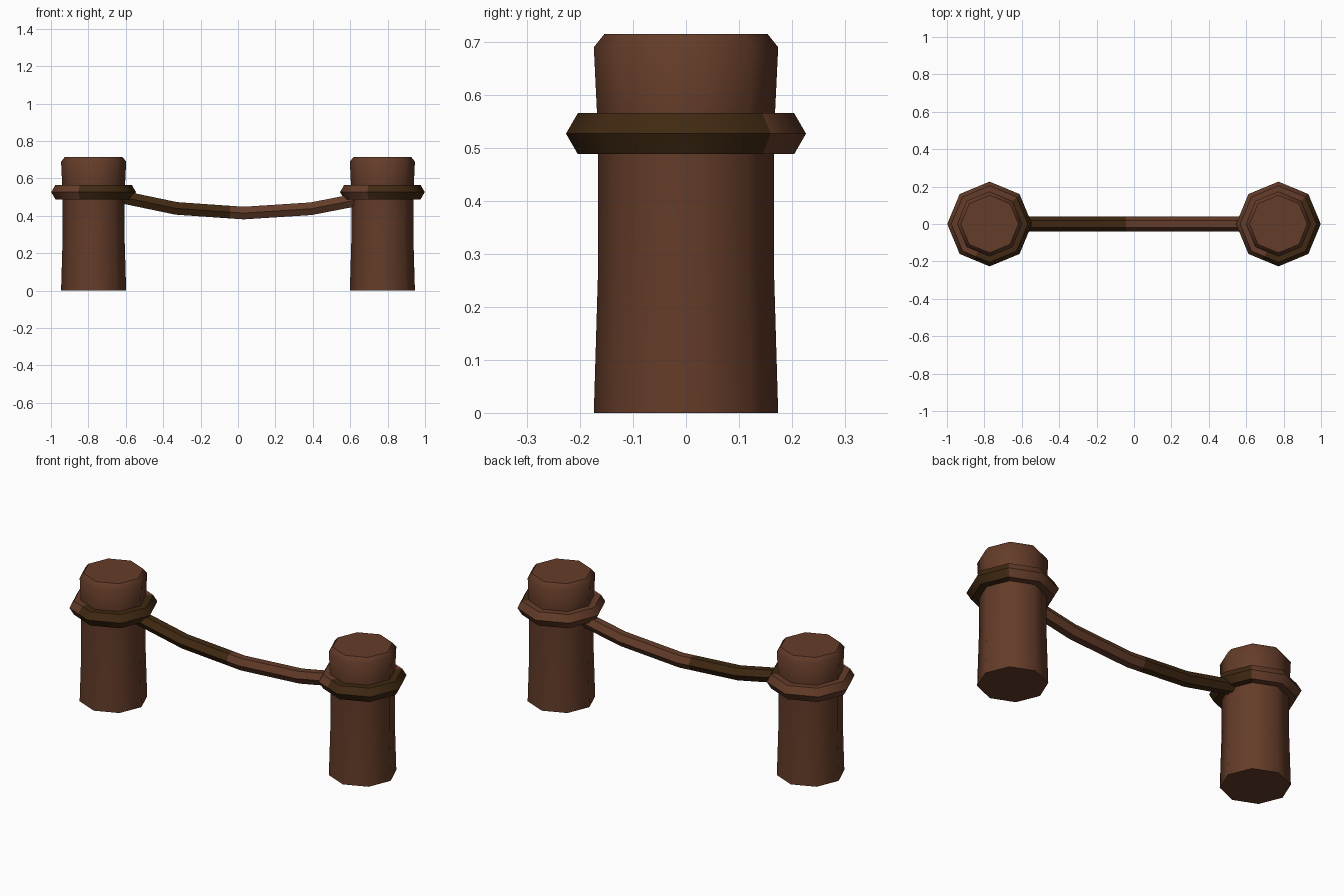
import bpy, bmesh, math
from mathutils import Vector

if "Cube" in bpy.data.objects:
    bpy.data.objects.remove(bpy.data.objects["Cube"])


def material(name, rgb):
    m = bpy.data.materials.new(name)
    m.diffuse_color = (*rgb, 1)
    m.use_nodes = True
    m.node_tree.nodes["Principled BSDF"].inputs["Base Color"].default_value = m.diffuse_color
    return m


BROWN = material("brown", (0.127, 0.045, 0.022))
DARK = material("dark_brown", (0.052, 0.022, 0.006))


def loft(name, rings, caps=True, closed=False, cut=None, dark=None):
    """Skin a list of point rings; optionally cut by a plane and colour by rule."""
    bm = bmesh.new()
    loops = [[bm.verts.new(p) for p in r] for r in rings]
    n = len(loops[0])
    for i in range(len(loops) if closed else len(loops) - 1):
        a, b = loops[i], loops[(i + 1) % len(loops)]
        for j in range(n):
            k = (j + 1) % n
            bm.faces.new((a[j], a[k], b[k], b[j]))
    if caps and not closed:
        bm.faces.new(loops[0])
        bm.faces.new(loops[-1])
    if cut:
        bmesh.ops.bisect_plane(bm, geom=bm.verts[:] + bm.edges[:] + bm.faces[:],
                               plane_co=cut[0], plane_no=cut[1])
    bmesh.ops.recalc_face_normals(bm, faces=bm.faces[:])
    if dark:
        for f in bm.faces:
            f.material_index = 1 if dark(f.calc_center_median()) else 0
    me = bpy.data.meshes.new(name)
    bm.to_mesh(me)
    bm.free()
    me.materials.append(BROWN)
    if dark:
        me.materials.append(DARK)
    ob = bpy.data.objects.new(name, me)
    bpy.context.collection.objects.link(ob)
    bpy.ops.object.select_all(action='DESELECT')
    ob.select_set(True)
    bpy.context.view_layer.objects.active = ob
    bpy.ops.object.shade_smooth_by_angle(angle=math.radians(46))
    return ob


def polar(r, i, n):
    a = 2 * math.pi * i / n
    return r * math.cos(a), r * math.sin(a)


POST = [(.174, 0), (.166, .27), (.166, .49), (.168, .565), (.174, .69), (.154, .715)]
CUT = math.radians(247)


def ring_dark(c):
    # dark side runs from 247 degrees round the front to 45 degrees
    a = math.atan2(c.y, c.x) % (2 * math.pi)
    return a > CUT or a < math.pi / 4


for side, x in (("left", -.772), ("right", .772)):
    # octagonal wooden post
    post = loft(side + "_post",
                [[(*polar(r, i, 8), z) for i in range(8)] for r, z in POST])
    post.location.x = x
    # rope loop with hexagonal section around the post
    rings = []
    for i in range(8):
        ring = []
        for j in range(6):
            dr, dz = polar(.0445, j, 6)
            ring.append((*polar(.182 + dr, i, 8), .527 + dz))
        rings.append(ring)
    loop = loft(side + "_rope_loop", rings, closed=True, dark=ring_dark,
                cut=((0, 0, 0), (-math.sin(CUT), math.cos(CUT), 0)))
    loop.location.x = x

# sagging rope between the posts
PATH = [(-.69, .515), (-.33, .44), (.03, .415), (.39, .438), (.72, .502)]
rings = []
for i, (x, z) in enumerate(PATH):
    a, b = PATH[max(i - 1, 0)], PATH[min(i + 1, len(PATH) - 1)]
    t = Vector((b[0] - a[0], 0, b[1] - a[1])).normalized()
    up = Vector((-t.z, 0, t.x))
    ring = []
    for j in range(6):
        y, h = polar(.039, j, 6)
        ring.append(Vector((x, y, z)) + up * h)
    rings.append(ring)
loft("hanging_rope", rings, dark=lambda c: c.x < -.043,
     cut=((-.043, 0, 0), (1, 0, 0)))
